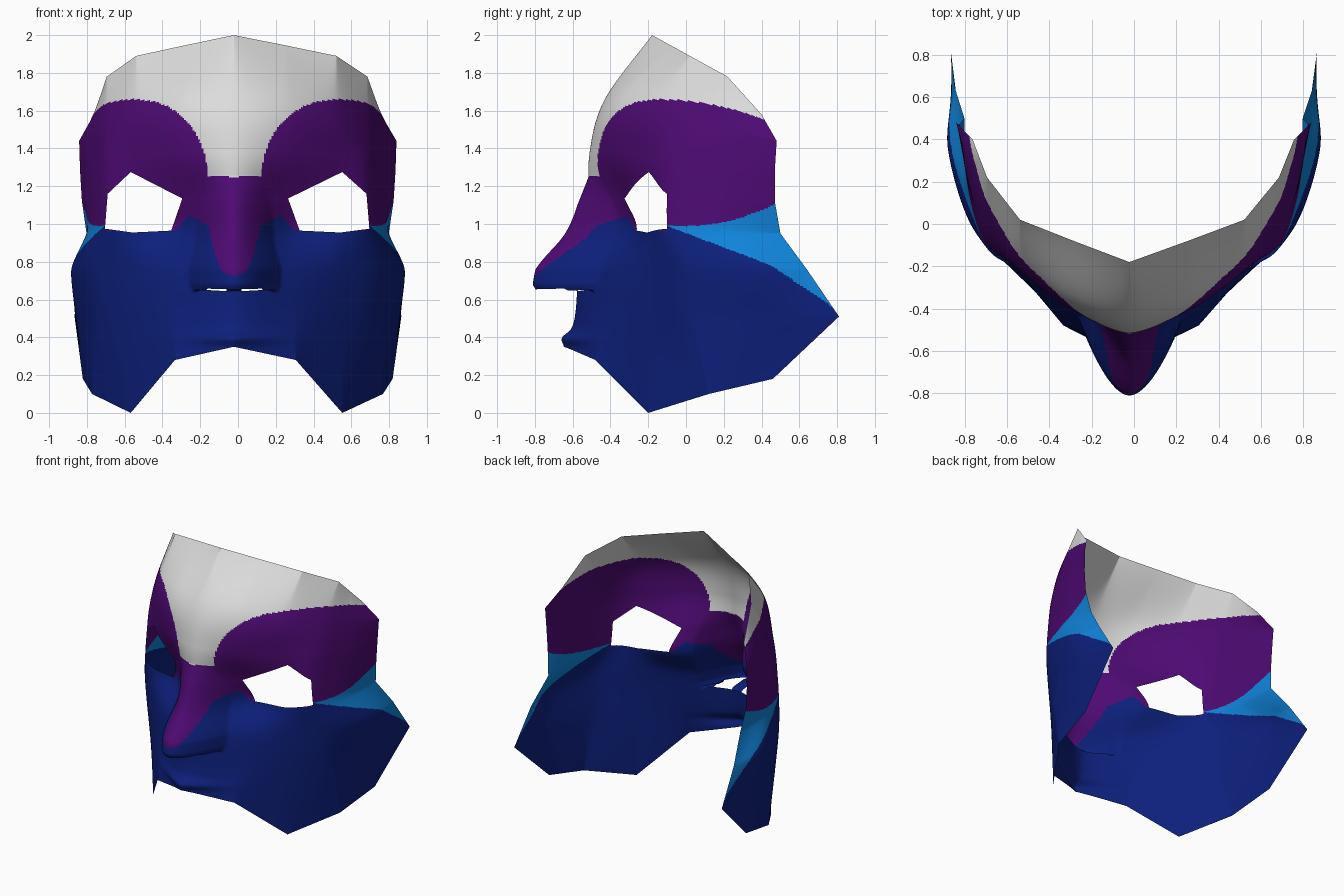
import bpy, bmesh, math
from mathutils import Vector

if "Cube" in bpy.data.objects:
    bpy.data.objects.remove(bpy.data.objects["Cube"])

SUB = 28  # fine steps per control span

# Half cross-sections of the face, top to bottom; each runs centre -> side edge
ROWS = [
    [(0, -.18, 2.0), (.27, -.08, 1.945), (.53, .02, 1.89), (.69, .22, 1.78), (.725, .31, 1.68), (.76, .40, 1.58)],
    [(0, -.43, 1.66), (.27, -.36, 1.65), (.53, -.19, 1.60), (.69, .04, 1.55), (.77, .25, 1.50), (.84, .48, 1.44)],
    [(0, -.51, 1.38), (.27, -.41, 1.38), (.54, -.215, 1.36), (.69, -.06, 1.34), (.78, .20, 1.31), (.835, .47, 1.28)],
    [(0, -.51, 1.14), (.27, -.33, 1.13), (.55, -.19, 1.12), (.69, -.10, 1.11), (.78, .17, 1.11), (.825, .47, 1.12)],
    [(0, -.50, .95), (.30, -.28, .96), (.56, -.20, .96), (.70, -.10, .97), (.79, .18, .96), (.80, .50, .95)],
    [(0, -.56, .77), (.29, -.41, .77), (.56, -.22, .77), (.77, .0, .77), (.88, .36, .76), (.845, .64, .76)],
    [(0, -.59, .50), (.31, -.44, .51), (.56, -.22, .50), (.76, .03, .50), (.85, .38, .50), (.865, .81, .51)],
    [(0, -.64, .35), (.32, -.48, .28), (.56, -.20, 0), (.77, .12, .10), (.795, .29, .14), (.82, .46, .18)],
]
# Nose: height, how far it sticks out, half width
NOSE = [(.632, 0, .22), (.65, .22, .225), (.68, .24, .24), (.76, .235, .245), (.9, .165, .21),
        (1.06, .085, .2), (1.25, 0, .15)]
# Eye opening seen from the front
EYE = [(.28, 1.135), (.56, 1.275), (.685, 1.16), (.70, .975), (.55, .955), (.34, .965)]


def spline(pts, s):
    """Curve through pts; s=1 smooth, s=0 straight segments."""
    n = len(pts)
    tan = [(pts[min(i + 1, n - 1)] - pts[max(i - 1, 0)]) * s * (.5 if 0 < i < n - 1 else 1)
           for i in range(n)]
    out = []
    for i in range(n - 1):
        for k in range(SUB):
            t = k / SUB
            a, b = t * t * (3 - 2 * t), t * (1 - t) ** 2
            out.append(pts[i] * (1 - a) + pts[i + 1] * a + tan[i] * b - tan[i + 1] * t * t * (1 - t))
    return out + [pts[-1]]


def nose_at(z):
    for (z0, d0, w0), (z1, d1, w1) in zip(NOSE, NOSE[1:]):
        if z0 <= z <= z1:
            f = (z - z0) / (z1 - z0)
            return d0 + (d1 - d0) * f, w0 + (w1 - w0) * f
    return 0, .22


def region(c):
    """Painted zone: 0 white, 1 purple, 2 dark blue, 3 light blue."""
    x, y, z = abs(c.x), c.y, c.z
    # forehead against brow patches
    if x < .14:
        top = 1.25
    elif x < .57:
        top = 1.22 + .44 * math.sqrt(max(0, 1 - ((.57 - x) / .43) ** 2.5))
    else:
        top = 1.66 - .11 * (max(0, y + .15) / .57) ** 2
    if z > top:
        return 0
    # temple wedge
    if x > .66 and y > -.1:
        if z > .99 + .11 * (max(0, y) / .46) ** 2:
            return 1
        return 3 if z > .99 - .38 * (y + .1) - .3 * max(0, y - .45) else 2
    # nose stripe and lower face
    low = min(.73 + .22 * (x / .13) ** 3, 1.0 + .6 * max(0, x - .16), 1.05 - 1.1 * (x - .24))
    if x > .24:
        low = max(low, .965)
    return 1 if z > low else 2


# Face surface
full = [[Vector((-x, y, z)) for x, y, z in r[:0:-1]] + [Vector(p) for p in r] for r in ROWS]
fine = [spline(r, (0, .9, .9, .9, .9, .9, .8, 0)[i]) for i, r in enumerate(full)]
ncol = len(fine[0])
cols = []
for j in range(ncol):
    t = abs(2 * j / (ncol - 1) - 1)
    cols.append(spline([r[j] for r in fine], 1 - t ** 6))

bm = bmesh.new()
grid = []
for col in cols:
    line = []
    for p in col:
        d, w = nose_at(p.z)
        bulge = max(0, 1 - (abs(p.x) / w) ** 1.9)
        y = p.y - d * bulge
        # lip ridge
        y -= .035 * math.exp(-((p.z - .395) / .035) ** 2 - (p.x / .2) ** 2)
        # level the underside of the nose
        z = p.z
        if .55 < z < .648:
            z += .024 * min(1, bulge * 3) * min(1, (z - .55) / .08)
        line.append(bm.verts.new((p.x, y, z)))
    grid.append(line)
for a, b in zip(grid, grid[1:]):
    for i in range(len(a) - 1):
        bm.faces.new((a[i], a[i + 1], b[i + 1], b[i]))

# Eye openings
for side in (-1, 1):
    poly = [Vector((side * x, 0, z)) for x, z in EYE]
    mid = sum(poly, Vector()) / len(poly)
    planes = []
    for p, q in zip(poly, poly[1:] + poly[:1]):
        n = (q - p).cross(Vector((0, 1, 0))).normalized()
        planes.append((p, n if n.dot(p - mid) > 0 else -n))
    for p, n in planes:
        fs = [f for f in bm.faces if abs(f.calc_center_median().x - mid.x) < .28
              and abs(f.calc_center_median().z - mid.z) < .24]
        geom = list({v for f in fs for v in f.verts}) + list({e for f in fs for e in f.edges}) + fs
        bmesh.ops.bisect_plane(bm, geom=geom, dist=1e-5, plane_co=p, plane_no=n)
    hole = [f for f in bm.faces
            if all(n.dot(f.calc_center_median() - p) < 0 for p, n in planes)]
    bmesh.ops.delete(bm, geom=hole, context='FACES')

# Nostril openings
bm.normal_update()
nostril = []
for f in bm.faces:
    c = f.calc_center_median()
    if abs(f.normal.z) > .8 and .625 < c.z < .67 and .04 < abs(c.x) < .15 and -.76 < c.y:
        nostril.append(f)
bmesh.ops.delete(bm, geom=nostril, context='FACES')

# Colour zones, then the slight sideways lean of the nose
for f in bm.faces:
    f.material_index = region(f.calc_center_median())
for v in bm.verts:
    v.co.x -= .022 * max(0, 1 - abs(v.co.x) / .88)

me = bpy.data.meshes.new("mask_shell")
bm.to_mesh(me)
bm.free()
mask = bpy.data.objects.new("mask_shell", me)
bpy.context.collection.objects.link(mask)
for name, col in [("white", (.72, .72, .72, 1)), ("purple", (.075, .003, .17, 1)),
                  ("dark_blue", (.004, .014, .2, 1)), ("light_blue", (.005, .23, .7, 1))]:
    m = bpy.data.materials.new(name)
    m.diffuse_color = col
    m.use_nodes = True
    m.node_tree.nodes["Principled BSDF"].inputs["Base Color"].default_value = m.diffuse_color
    me.materials.append(m)
bpy.context.view_layer.objects.active = mask
mask.select_set(True)
bpy.ops.object.shade_smooth_by_angle(angle=math.radians(45))
